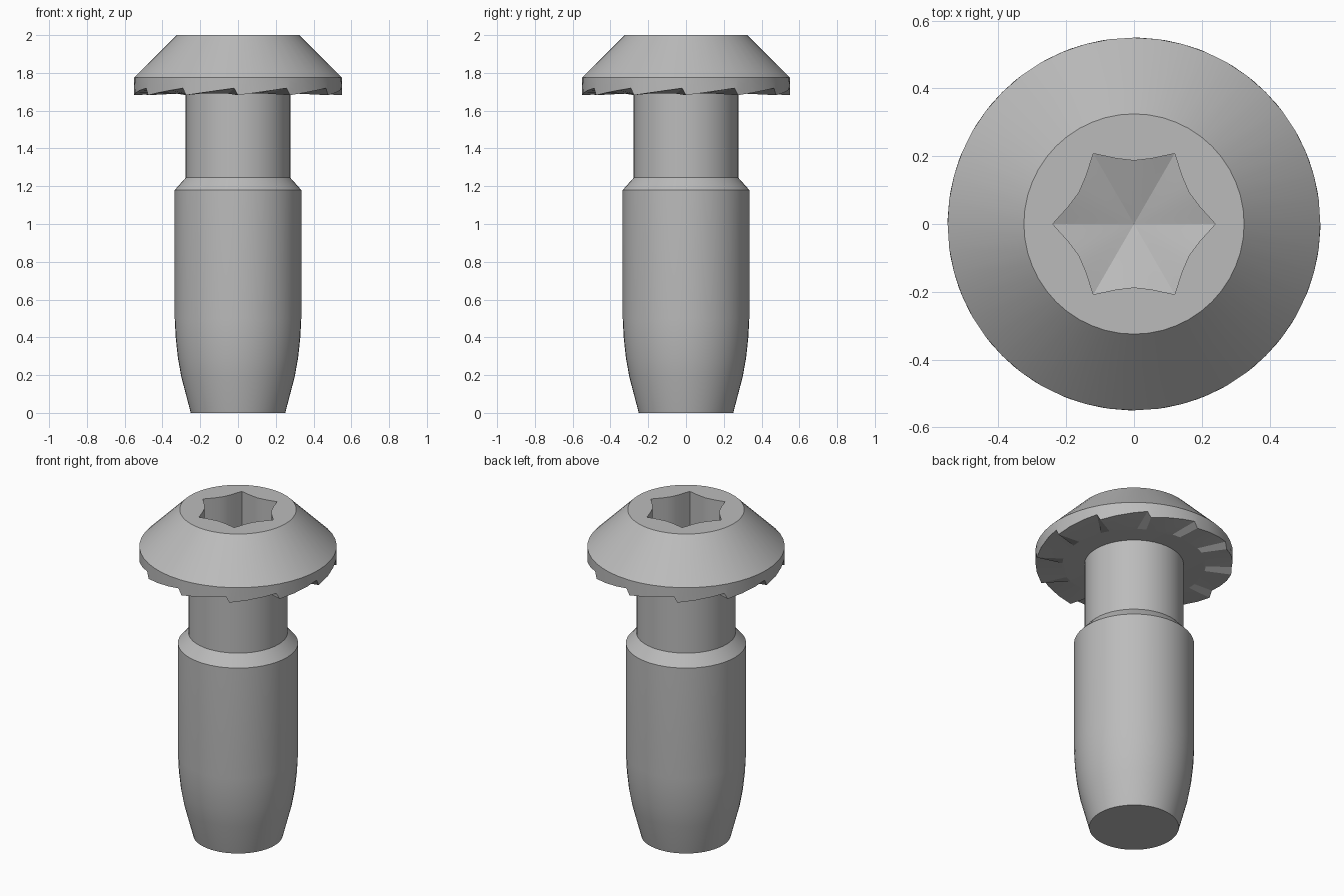
import bpy, bmesh
from math import sin, cos, pi, radians
from mathutils import Vector

cube = bpy.data.objects.get("Cube")
if cube:
    bpy.data.objects.remove(cube, do_unlink=True)

SEGMENTS = 48
TEETH = 12

steel = bpy.data.materials.new("grey_steel")
steel.use_nodes = True
GREY = (0.5, 0.5, 0.5, 1)
steel.diffuse_color = GREY
steel.node_tree.nodes["Principled BSDF"].inputs["Base Color"].default_value = GREY


def ring(radius, z):
    return [Vector((radius * cos(2 * pi * i / SEGMENTS),
                    radius * sin(2 * pi * i / SEGMENTS), z)) for i in range(SEGMENTS)]


def star_ring(z):
    """Six-lobed socket outline with concave sides."""
    radii = (0.24, 0.2, 0.187, 0.2)
    corners = [Vector((radii[i % 4] * cos(radians(15 * i)),
                       radii[i % 4] * sin(radians(15 * i)), z)) for i in range(24)]
    points = []
    for i, corner in enumerate(corners):
        points += [corner, corner.lerp(corners[(i + 1) % 24], 0.5)]
    return points


def tooth_ring(radius, low, high):
    """Saw-tooth edge: each tooth ramps up slowly, then drops steeply."""
    points = []
    for tooth in range(TEETH):
        for u in (0, 0.33, 0.66, 0.93):
            a = 2 * pi * (tooth + u) / TEETH
            points.append(Vector((radius * cos(a), radius * sin(a),
                                  low + (high - low) * u)))
    return points


def loft(name, rings, end_z=None):
    """Skin a stack of rings; the last ring closes flat or to a point."""
    bm = bmesh.new()
    loops = [[bm.verts.new(p) for p in r] for r in rings]
    for a, b in zip(loops, loops[1:]):
        for i in range(SEGMENTS):
            j = (i + 1) % SEGMENTS
            bm.faces.new((a[i], a[j], b[j], b[i]))
    bm.faces.new(loops[0][::-1])
    last = loops[-1]
    if end_z is None:
        bm.faces.new(last)
    else:
        tip = bm.verts.new((0, 0, end_z))
        for i in range(SEGMENTS):
            bm.faces.new((last[i], last[(i + 1) % SEGMENTS], tip))
    bmesh.ops.recalc_face_normals(bm, faces=bm.faces)
    mesh = bpy.data.meshes.new(name)
    bm.to_mesh(mesh)
    bm.free()
    mesh.materials.append(steel)
    obj = bpy.data.objects.new(name, mesh)
    bpy.context.collection.objects.link(obj)
    bpy.ops.object.select_all(action='DESELECT')
    obj.select_set(True)
    bpy.context.view_layer.objects.active = obj
    bpy.ops.object.shade_smooth_by_angle(angle=radians(25))
    return obj


# Shank: tapered tip, straight body, shoulder chamfer and narrower neck
shank_profile = [(0.25, 0), (0.3, 0.19), (0.318, 0.29), (0.33, 0.4), (0.335, 0.5),
                 (0.335, 1.18), (0.277, 1.245), (0.277, 1.69)]
loft("shank", [ring(r, z) for r, z in shank_profile])

# Head: toothed underside, short rim, conical top and lobed socket
loft("head", [ring(0.4, 1.69),
              tooth_ring(0.55, 1.682, 1.722),
              ring(0.55, 1.775),
              ring(0.325, 2),
              star_ring(2),
              star_ring(1.79)], end_z=1.72)
